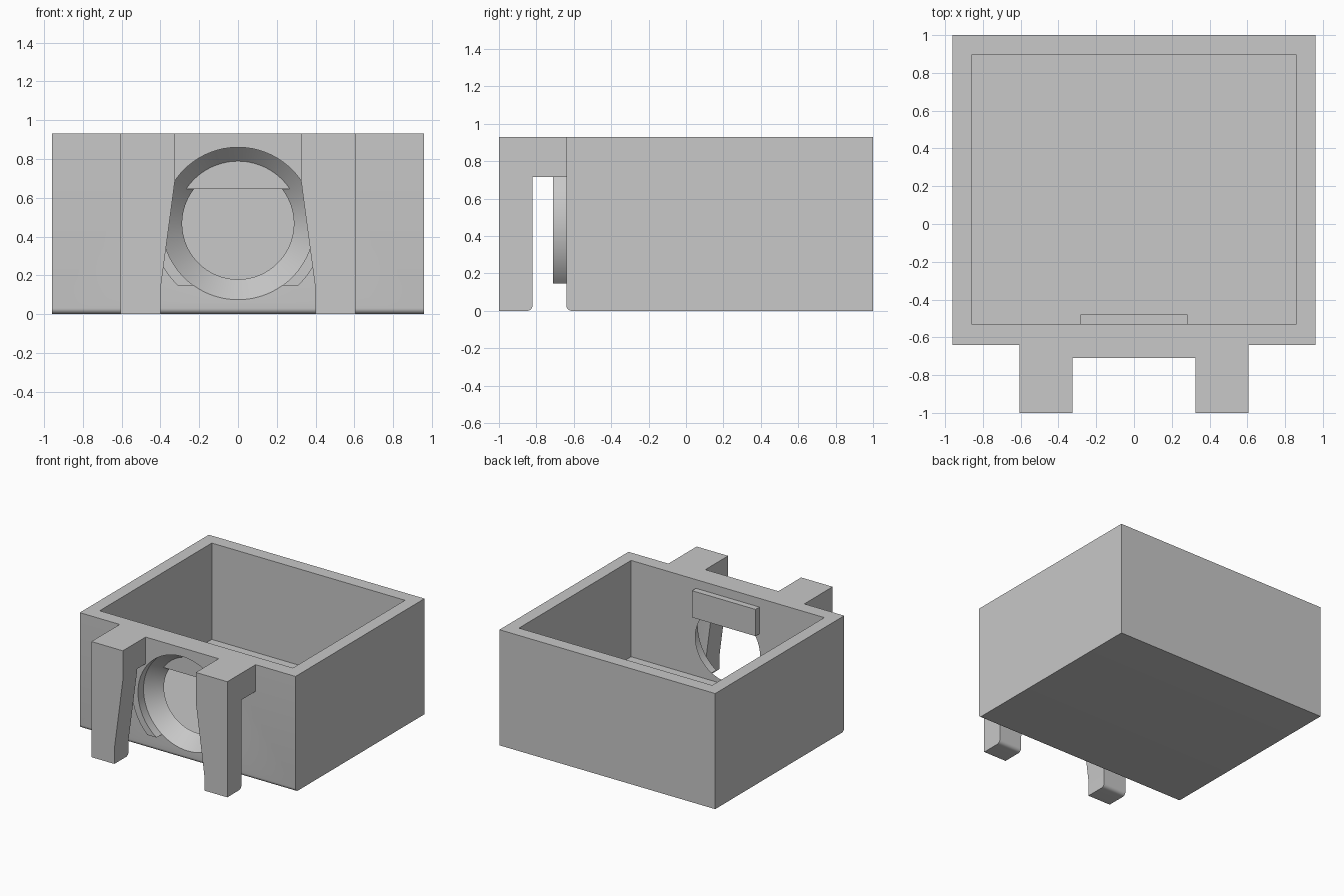
import bpy, bmesh, math

if "Cube" in bpy.data.objects:
    bpy.data.objects.remove(bpy.data.objects["Cube"])

grey = bpy.data.materials.new("light grey")
grey.use_nodes = True
grey.diffuse_color = (0.58, 0.58, 0.58, 1)
grey.node_tree.nodes["Principled BSDF"].inputs["Base Color"].default_value = grey.diffuse_color

HOLE_Z, HOLE_R, BOSS_R = 0.467, 0.393, 0.446
WALL_Y, INNER_Y, BOSS_Y, TOP = -0.64, -0.53, -0.71, 0.93


def finish(name, bm):
    bmesh.ops.recalc_face_normals(bm, faces=bm.faces)
    mesh = bpy.data.meshes.new(name)
    bm.to_mesh(mesh)
    bm.free()
    mesh.materials.append(grey)
    obj = bpy.data.objects.new(name, mesh)
    bpy.context.collection.objects.link(obj)
    return obj


def prism(name, outline, y0, y1, round_y=None):
    """Extrude an x-z outline along y, optionally rounding the bottom edge at round_y."""
    bm = bmesh.new()
    face = bm.faces.new([bm.verts.new((x, y0, z)) for x, z in outline])
    new = bmesh.ops.extrude_face_region(bm, geom=[face])["geom"]
    bmesh.ops.translate(bm, vec=(0, y1 - y0, 0),
                        verts=[v for v in new if isinstance(v, bmesh.types.BMVert)])
    if round_y is not None:
        edges = [e for e in bm.edges
                 if all(abs(v.co.z) < 1e-4 and abs(v.co.y - round_y) < 1e-4 for v in e.verts)]
        bmesh.ops.bevel(bm, geom=edges, offset=0.03, segments=6, profile=0.5, affect='EDGES')
    return finish(name, bm)


def box(name, x0, x1, y0, y1, z0, z1, round_y=None):
    return prism(name, [(x0, z0), (x1, z0), (x1, z1), (x0, z1)], y0, y1, round_y)


def lathe(name, profile, steps=96):
    """Closed solid turned about the hole axis from (radius, y) points."""
    bm = bmesh.new()
    rings = [[bm.verts.new((r * math.cos(a), y, HOLE_Z + r * math.sin(a)))
              for a in (2 * math.pi * i / steps for i in range(steps))] for r, y in profile]
    for a, b in zip(rings, rings[1:]):
        for i in range(steps):
            j = (i + 1) % steps
            bm.faces.new((a[i], a[j], b[j], b[i]))
    bm.faces.new(rings[0])
    bm.faces.new(rings[-1])
    return finish(name, bm)


def combine(target, other, operation):
    other.hide_render = True
    mod = target.modifiers.new(operation.lower(), 'BOOLEAN')
    mod.operation, mod.object, mod.solver = operation, other, 'EXACT'
    bpy.context.view_layer.objects.active = target
    bpy.ops.object.modifier_apply(modifier=mod.name)
    bpy.data.objects.remove(other)


def smooth(obj):
    bpy.ops.object.select_all(action='DESELECT')
    obj.select_set(True)
    bpy.context.view_layer.objects.active = obj
    bpy.ops.object.shade_smooth_by_angle(angle=math.radians(25))


# Open-topped box with a rounded lower front edge
shell = box("box_shell", -0.96, 0.96, WALL_Y, 1, 0, TOP, WALL_Y)
combine(shell, box("cavity", -0.86, 0.86, INNER_Y, 0.895, 0.155, 1.2), 'DIFFERENCE')

# Raised round collar, cut flat underneath, with a block rising to the rim
start = math.asin((0.147 - HOLE_Z) / BOSS_R)
sweep = math.pi - 2 * start
arc = [start + sweep * i / 80 for i in range(81)]
collar = prism("collar", [(BOSS_R * math.cos(a), HOLE_Z + BOSS_R * math.sin(a)) for a in arc],
               BOSS_Y, WALL_Y + 0.05)
combine(collar, box("collar_block", -0.325, 0.325, BOSS_Y, WALL_Y + 0.05, 0.6, TOP), 'UNION')
combine(shell, collar, 'UNION')

# Straight bore that tapers through the wall
bore = lathe("bore", [(HOLE_R, -0.76), (HOLE_R, WALL_Y), (0.288, INNER_Y), (0.288, -0.45)])
combine(shell, bore, 'DIFFERENCE')
smooth(shell)

# Plate inside the wall covering the top of the hole
box("inner_plate", -0.283, 0.283, -0.565, -0.48, 0.645, 0.86)

# Pair of hooked arms: tapered leg plus bridge to the wall
for side, label in ((1, "left"), (-1, "right")):
    leg = [(0.605, 0), (0.605, TOP), (0.325, TOP), (0.325, 0.69), (0.4, 0.125), (0.4, 0)]
    arm = prism(label + "_arm", [(side * x, z) for x, z in leg], -1, -0.82, -0.82)
    inner, outer = sorted((side * 0.325, side * 0.605))
    combine(arm, box("bridge", inner, outer, -0.9, WALL_Y, 0.715, TOP), 'UNION')
    smooth(arm)
